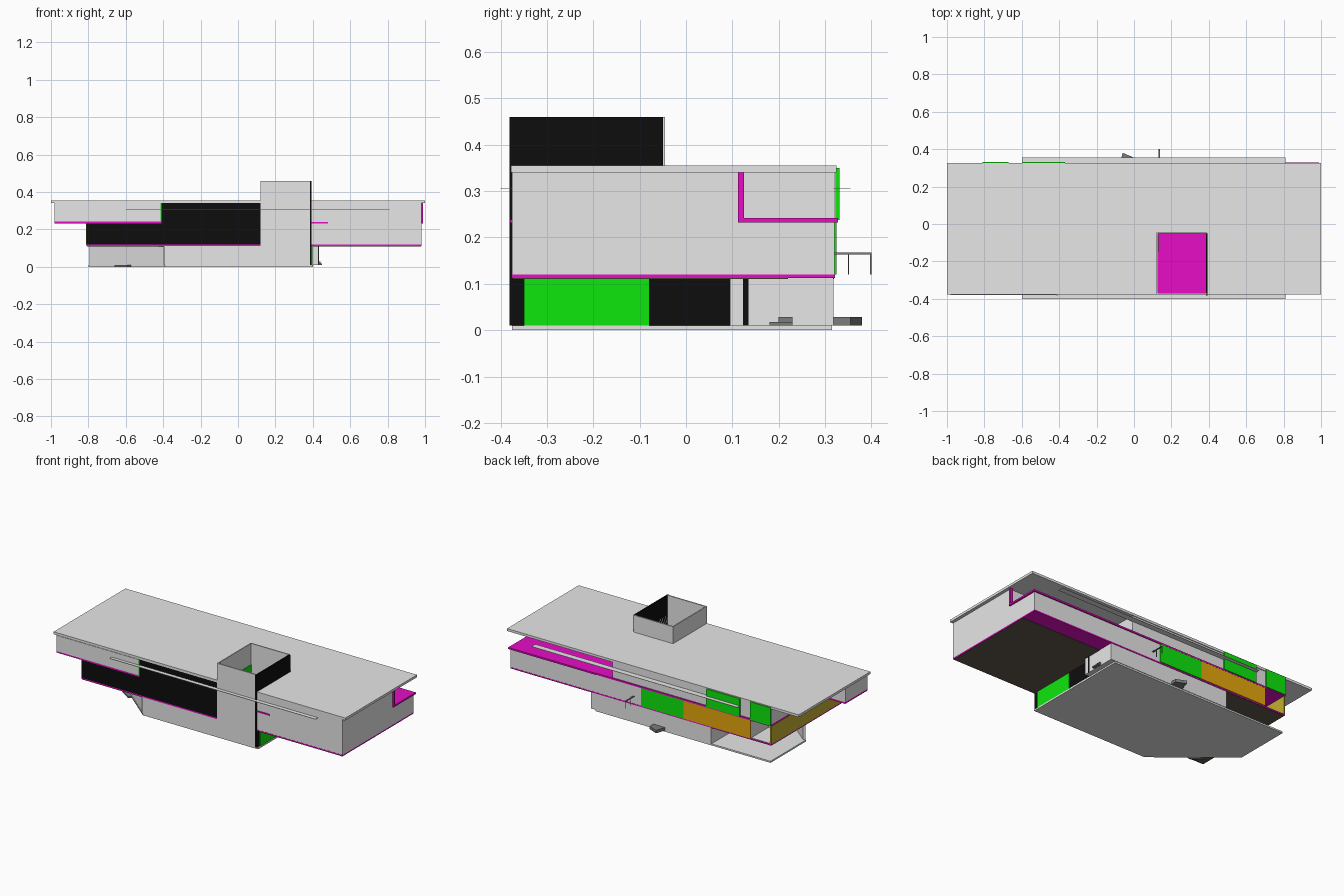
import bpy, bmesh

def mat(name, r, g, b):
    m = bpy.data.materials.new(name)
    m.diffuse_color = (r, g, b, 1)
    return m

GREY = mat("light_grey", .8, .8, .8)
BLACK = mat("black", .004, .004, .004)
GREEN = mat("green", .004, .8, .004)
PINK = mat("magenta", .8, .004, .56)
ORANGE = mat("orange", .8, .39, .004)
YELLOW = mat("yellow", .54, .43, .03)
BROWN = mat("dark_brown", .125, .095, .07)
STEEL = mat("mid_grey", .2, .2, .2)

def finish(name, bm, m):
    bmesh.ops.recalc_face_normals(bm, faces=bm.faces)
    me = bpy.data.meshes.new(name)
    bm.to_mesh(me)
    bm.free()
    me.materials.append(m)
    ob = bpy.data.objects.new(name, me)
    bpy.context.collection.objects.link(ob)
    return ob

def boxes(name, m, *dims):
    """One object from boxes given as x0, x1, y0, y1, z0, z1."""
    bm = bmesh.new()
    for x0, x1, y0, y1, z0, z1 in dims:
        vs = bmesh.ops.create_cube(bm, size=1)["verts"]
        for v in vs:
            v.co = (x1 if v.co.x > 0 else x0,
                    y1 if v.co.y > 0 else y0,
                    z1 if v.co.z > 0 else z0)
    return finish(name, bm, m)

def prism(name, m, pts, z0, z1):
    """Extruded plan outline."""
    bm = bmesh.new()
    f = bm.faces.new([bm.verts.new((x, y, z0)) for x, y in pts])
    top = bmesh.ops.extrude_face_region(bm, geom=[f])["geom"]
    for v in top:
        if isinstance(v, bmesh.types.BMVert):
            v.co.z = z1
    return finish(name, bm, m)

# Ground floor: base with cut corner, rooms, diagonal wall
prism("base_slab", GREY, [(-.80, .315), (.40, .315), (.40, -.375), (-.39, -.375), (-.80, -.033)], 0, .01)
boxes("ground_rooms", GREY, (-.395, .388, -.375, .318, .01, .112))
boxes("ground_side_room", GREY, (.388, .43, .095, .318, .01, .112))
prism("diagonal_wall", GREY, [(-.39, -.372), (-.795, -.033), (-.785, -.025), (-.38, -.362)], .01, .112)
boxes("ground_side_window", GREEN, (.386, .398, -.35, -.08, .01, .112))
boxes("ground_side_dark_panels", BLACK, (.386, .396, -.08, .095, .01, .112),
      (.428, .433, .123, .135, .01, .112))
prism("back_step", STEEL, [(-.08, .315), (-.06, .38), (0, .355), (0, .315)], .01, .028)
prism("side_step", STEEL, [(-.62, -.18), (-.66, -.19), (-.59, -.235), (-.57, -.22)], 0, .01)
boxes("side_stairs", STEEL, (.43, .45, .18, .23, .01, .018), (.43, .44, .20, .23, .018, .028))

# Floor between ground and middle storey
boxes("middle_floor", PINK, (-.81, .98, -.376, .321, .112, .12))
boxes("soffits", BROWN, (.40, .978, -.374, .22, .110, .113),
      (-.808, -.395, -.374, .319, .110, .113))

# Middle storey, left open around the shaft and the back loggia
boxes("middle_rooms", GREY,
      (-.67, .125, -.37, .32, .12, .232),
      (-.80, -.67, -.37, .15, .12, .232),
      (.125, .385, -.05, .32, .12, .232),
      (.385, .98, -.375, .32, .12, .232))
boxes("loggia_floor", GREY, (-.80, -.67, .15, .318, .12, .122))
boxes("yellow_end_wall", YELLOW, (-.812, -.803, -.37, .322, .12, .232))
boxes("orange_back_panel", ORANGE, (-.67, -.21, .318, .325, .12, .232))
boxes("green_back_panel", GREEN, (-.21, .082, .318, .325, .12, .232))

# Upper floor slab and balcony
boxes("upper_floor", PINK, (-.98, -.41, -.378, -.16, .232, .242),
      (-.81, .125, -.37, .326, .232, .242),
      (.125, .385, -.05, .326, .232, .242),
      (.385, .99, .112, .328, .232, .242))
boxes("balcony_post", PINK, (.97, .99, .112, .125, .242, .34))
boxes("front_ledge", PINK, (.39, .48, -.380, -.372, .231, .239))

# Upper storey
boxes("upper_left_room", GREY, (-.98, -.412, -.38, -.16, .242, .34))
boxes("upper_rooms", GREY,
      (-.81, .125, -.37, .32, .242, .34),
      (.125, .28, -.05, .32, .242, .34),
      (.28, .385, -.05, .115, .242, .34),
      (.385, .98, -.375, .112, .232, .34))
boxes("upper_green_panels", GREEN, (-.81, -.67, .322, .331, .238, .35),
      (-.60, -.37, .322, .331, .238, .35))
boxes("green_return", GREEN, (-.415, -.408, -.381, -.37, .242, .34))

# Dark front facade
boxes("dark_front", BLACK, (-.408, .122, -.376, -.368, .12, .34),
      (-.81, -.408, -.376, -.368, .12, .232))

# Hollow shaft rising through the roof
boxes("shaft_walls", GREY, (.12, .388, -.378, -.370, 0.01, .46),
      (.12, .127, -.370, -.05, .12, .46),
      (.12, .388, -.052, -.045, .12, .46))
boxes("shaft_dark_wall", BLACK, (.385, .394, -.381, -.05, .01, .46))
boxes("shaft_window", GREEN, (.127, .130, -.15, -.055, .242, .33))

# Roof with shaft opening, and thin sunshade strips front and back
boxes("roof", GREY, (-1, .122, -.377, .325, .34, .355),
      (.122, .39, -.048, .325, .34, .355),
      (.39, 1, -.377, .325, .34, .355))
boxes("sunshades", GREY, (-.60, .81, -.40, -.37, .304, .306),
      (-.60, .81, .318, .355, .304, .306))

# Back bracket with hanging rods
boxes("back_bracket", STEEL, (.13, .138, .32, .40, .163, .167),
      (.132, .135, .349, .352, .12, .165),
      (.132, .135, .397, .40, .12, .165))
